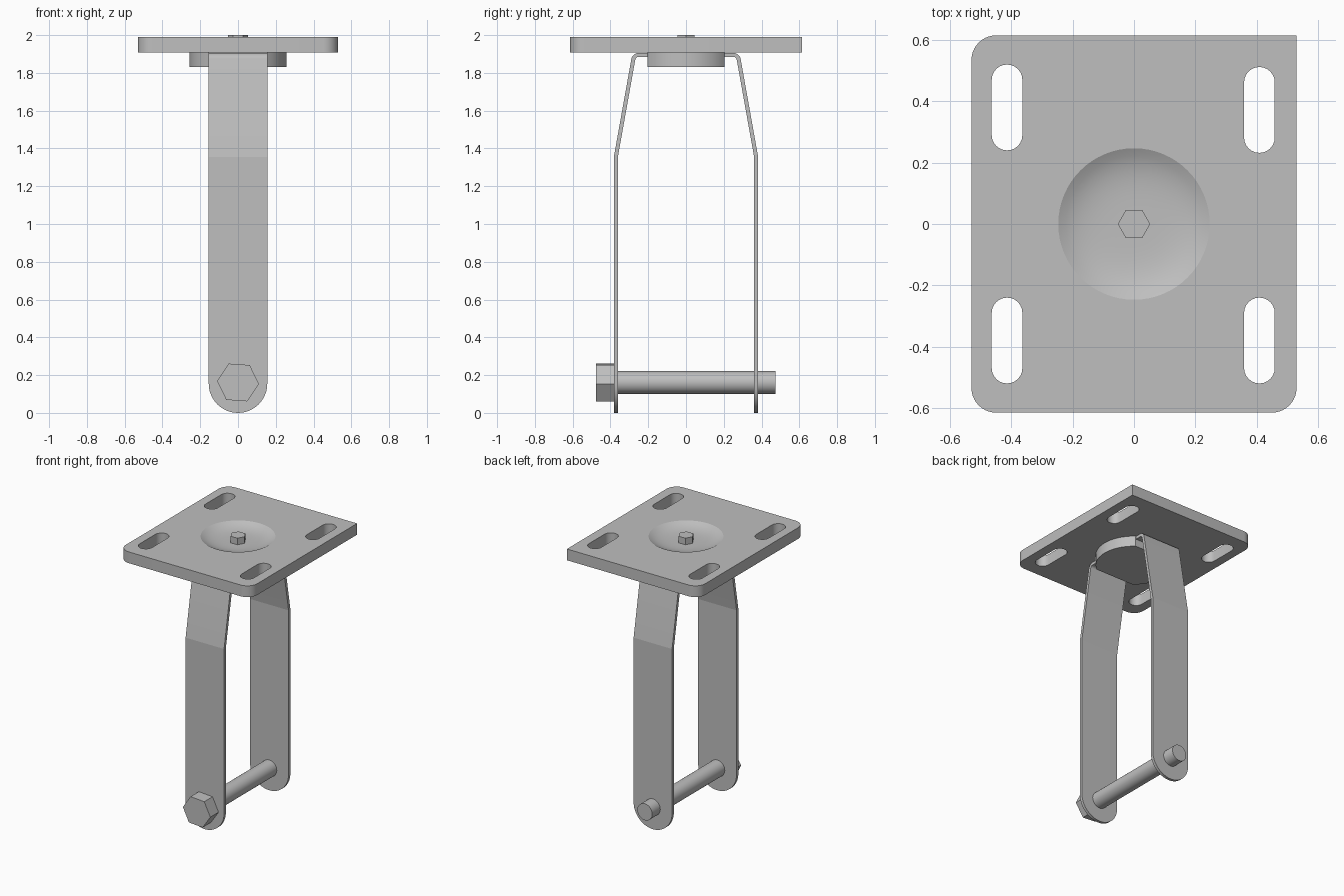
import bpy, bmesh
from math import sin, cos, pi, asin, radians
from mathutils import Matrix

old = bpy.data.objects.get("Cube")
if old:
    bpy.data.objects.remove(old, do_unlink=True)

GREY = (0.52, 0.52, 0.52, 1)
steel = bpy.data.materials.new("grey steel")
steel.use_nodes = True
steel.diffuse_color = GREY
steel.node_tree.nodes["Principled BSDF"].inputs["Base Color"].default_value = GREY


def finish(name, bm, angle=25):
    """Turn a bmesh into an object with smooth curves and sharp edges."""
    mesh = bpy.data.meshes.new(name)
    bm.to_mesh(mesh)
    bm.free()
    mesh.materials.append(steel)
    obj = bpy.data.objects.new(name, mesh)
    bpy.context.collection.objects.link(obj)
    smooth(obj, angle)
    return obj


def smooth(obj, angle=25):
    bpy.ops.object.select_all(action='DESELECT')
    obj.select_set(True)
    bpy.context.view_layer.objects.active = obj
    bpy.ops.object.shade_smooth_by_angle(angle=radians(angle))


def arc(cx, cy, r, start, end, steps):
    return [(cx + r * cos(start + (end - start) * i / steps),
             cy + r * sin(start + (end - start) * i / steps)) for i in range(steps + 1)]


def circle(r, sides, turn=0):
    return arc(0, 0, r, turn, turn + 2 * pi, sides)[:-1]


def prism(name, outline, low, high, matrix=None):
    """Extrude a counter-clockwise outline from low to high."""
    bm = bmesh.new()
    face = bm.faces.new([bm.verts.new((x, y, low)) for x, y in outline])
    top = bmesh.ops.extrude_face_region(bm, geom=[face])["geom"]
    bmesh.ops.translate(bm, vec=(0, 0, high - low),
                        verts=[v for v in top if isinstance(v, bmesh.types.BMVert)])
    bmesh.ops.recalc_face_normals(bm, faces=bm.faces)
    if matrix:
        bm.transform(matrix)
    return finish(name, bm)


def cut(obj, cutters):
    """Subtract the cutters, bake the result and drop the cutters."""
    for c in cutters:
        c.hide_render = True
        mod = obj.modifiers.new("cut", 'BOOLEAN')
        mod.operation, mod.solver, mod.object = 'DIFFERENCE', 'EXACT', c
    bake(obj)
    for c in cutters:
        bpy.data.objects.remove(c, do_unlink=True)


def bake(obj, angle=25):
    graph = bpy.context.evaluated_depsgraph_get()
    mesh = bpy.data.meshes.new_from_object(obj.evaluated_get(graph))
    obj.modifiers.clear()
    obj.data = mesh
    smooth(obj, angle)


# Mounting plate: three rounded corners, one square corner
PX, PY, R = 0.53, 0.615, 0.08
PLATE_LOW, PLATE_TOP = 1.908, 1.99
outline = [(PX, PY)]
for sx, sy, start in ((-1, 1, pi / 2), (-1, -1, pi), (1, -1, 1.5 * pi)):
    outline += arc(sx * (PX - R), sy * (PY - R), R, start, start + pi / 2, 10)
plate = prism("mounting_plate", outline, PLATE_LOW, PLATE_TOP)

# Four slots
cutters = []
for x, y in ((-0.414, 0.38), (0.409, 0.372), (-0.414, -0.38), (0.409, -0.38)):
    slot = arc(x, y + 0.09, 0.05, 0, pi, 12) + arc(x, y - 0.09, 0.05, pi, 2 * pi, 12)
    cutters.append(prism("slot_cutter", slot, 1.8, 2.1))

# Shallow dish in the plate, turned from a curved profile
FLOOR, DISH = 1.952, 0.247
profile = [(DISH * i / 10, 0, FLOOR + (PLATE_TOP - FLOOR) * (i / 10) ** 4) for i in range(11)]
profile += [(DISH, 0, 2.1), (0, 0, 2.1)]
bm = bmesh.new()
verts = [bm.verts.new(p) for p in profile]
edges = [bm.edges.new(pair) for pair in zip(verts, verts[1:])]
bmesh.ops.spin(bm, geom=verts + edges, cent=(0, 0, 0), axis=(0, 0, 1),
               angle=2 * pi, steps=64)
bmesh.ops.remove_doubles(bm, verts=bm.verts, dist=0.0001)
bmesh.ops.recalc_face_normals(bm, faces=bm.faces)
cutters.append(finish("dish_cutter", bm))
cut(plate, cutters)

# Hex pin in the dish
prism("center_bolt", circle(0.053, 6), FLOOR - 0.01, 2.0)

# Swivel hub under the plate, flattened where the legs meet it
HUB, FLAT = 0.258, 0.205
a = asin(FLAT / HUB)
prism("swivel_hub", arc(0, 0, HUB, -a, a, 20) + arc(0, 0, HUB, pi - a, pi + a, 20),
      1.83, PLATE_LOW)

# Legs: rounded flat strap, sloped upper part, bent tab into the hub
W, OUT, BEND_Z, TOP = 0.155, 0.382, 1.355, 1.906
for name, turn in (("front_leg", 0), ("back_leg", pi)):
    bm = bmesh.new()
    lower = [bm.verts.new((x, -OUT, z)) for x, z in arc(0, W, W, pi, 2 * pi, 24)]
    right, left = (bm.verts.new((s * W, -OUT, BEND_Z)) for s in (1, -1))
    bm.faces.new(lower + [right, left])
    tilt = radians(10.5)
    bend = arc(-0.25, TOP - 0.04, 0.04, pi - tilt, pi / 2, 10)
    for y, z in bend + [(-FLAT, TOP)]:
        r2, l2 = (bm.verts.new((s * W, y, z)) for s in (1, -1))
        bm.faces.new((left, right, r2, l2))
        right, left = r2, l2
    bm.transform(Matrix.Rotation(turn, 4, 'Z'))
    leg = finish(name, bm, 9)
    solid = leg.modifiers.new("thickness", 'SOLIDIFY')
    solid.thickness, solid.offset, solid.use_even_offset = 0.021, -1, True
    bake(leg, 9)

# Axle bolt through the feet of both legs
lay = Matrix.Translation((0, 0, 0.161)) @ Matrix.Rotation(pi / 2, 4, 'X')
prism("axle_shaft", circle(0.06, 48), -0.475, 0.39, lay)
prism("axle_head", circle(0.111, 6, radians(-4)), OUT, 0.477, lay)
